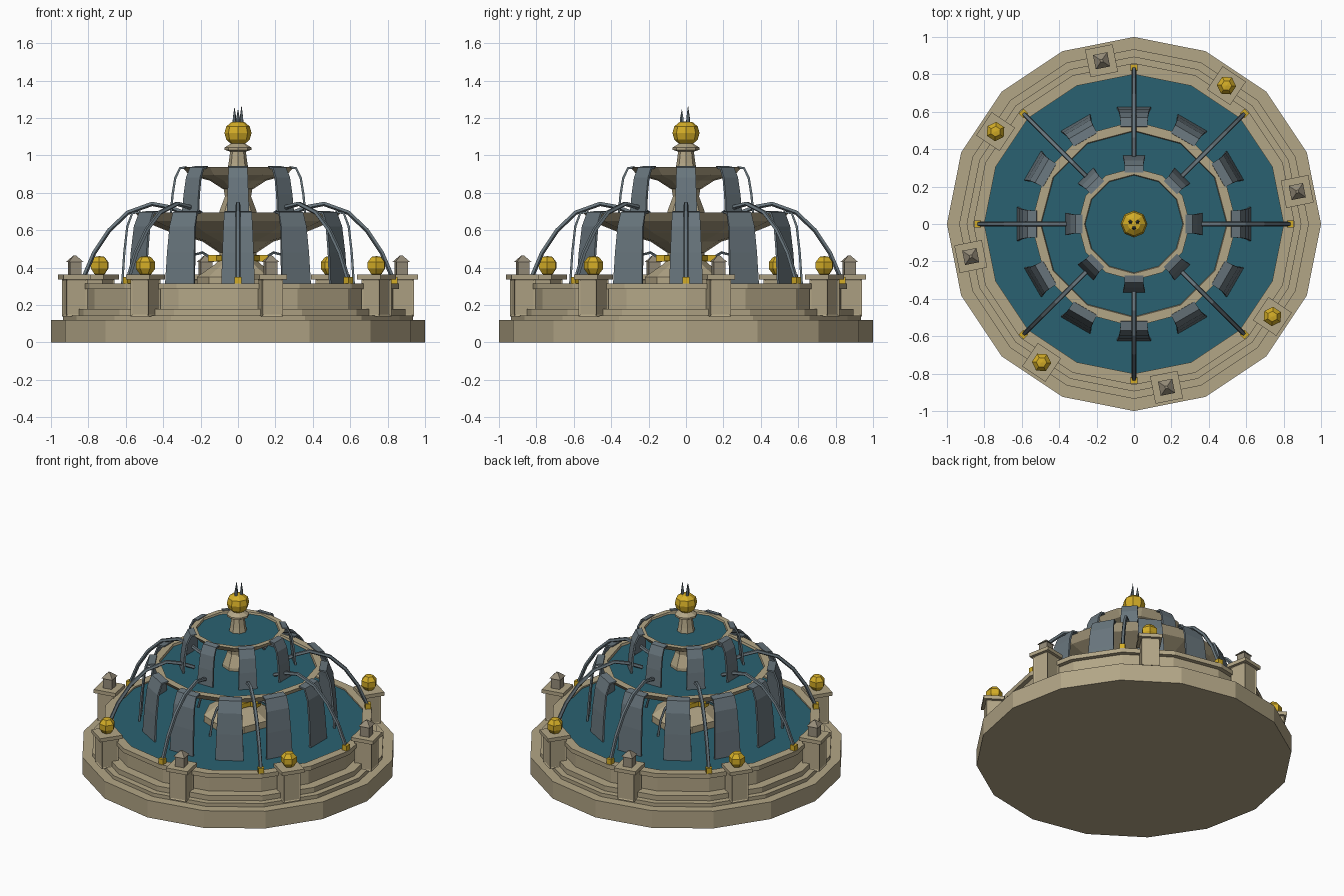
import bpy, bmesh
from math import sin, cos, pi, radians
from mathutils import Matrix, Vector

cube = bpy.data.objects.get("Cube")
if cube:
    bpy.data.objects.remove(cube, do_unlink=True)


def material(name, rgb):
    m = bpy.data.materials.new(name)
    m.use_nodes = True
    m.diffuse_color = (*rgb, 1)
    bsdf = next(n for n in m.node_tree.nodes if n.type == 'BSDF_PRINCIPLED')
    bsdf.inputs["Base Color"].default_value = (*rgb, 1)
    return m


STONE = material("pale stone", (0.45, 0.38, 0.24))
DARK = material("weathered stone", (0.30, 0.26, 0.19))
WATER = material("teal water", (0.023, 0.12, 0.165))
FALL = material("grey falling water", (0.14, 0.18, 0.205))
GOLD = material("gold", (0.66, 0.42, 0.02))


def finish(bm, name, mat, angle=0.0, loc=(0, 0, 0)):
    """Turn a bmesh into an object, rotated about z after being moved."""
    bmesh.ops.remove_doubles(bm, verts=bm.verts, dist=1e-5)
    bmesh.ops.recalc_face_normals(bm, faces=bm.faces)
    bm.transform(Matrix.Rotation(angle, 4, 'Z') @ Matrix.Translation(loc))
    me = bpy.data.meshes.new(name)
    bm.to_mesh(me)
    bm.free()
    me.materials.append(mat)
    ob = bpy.data.objects.new(name, me)
    bpy.context.collection.objects.link(ob)
    return ob


def skin(bm, rings, wrap=True):
    """Join neighbouring rings of points with quads."""
    rows = [[bm.verts.new(p) for p in ring] for ring in rings]
    n = len(rows[0])
    for a, b in zip(rows, rows[1:]):
        for i in range(n if wrap else n - 1):
            j = (i + 1) % n
            bm.faces.new((a[i], a[j], b[j], b[i]))
    return rows


def lathe(name, profile, sides, mat, angle=0.0, loc=(0, 0, 0)):
    bm = bmesh.new()
    skin(bm, [[(r * cos(2 * pi * i / sides), r * sin(2 * pi * i / sides), z)
               for i in range(sides)] for r, z in profile])
    bmesh.ops.dissolve_degenerate(bm, dist=1e-5, edges=bm.edges)
    return finish(bm, name, mat, angle, loc)


def box(name, size, loc, mat, angle, panel=False):
    bm = bmesh.new()
    bmesh.ops.create_cube(bm, size=1, matrix=Matrix.Diagonal((*size, 1)))
    if panel:
        sides = [f for f in bm.faces if abs(f.normal.z) < 0.5]
        bmesh.ops.inset_individual(bm, faces=sides, thickness=0.012, depth=-0.005)
    return finish(bm, name, mat, angle, loc)


def tube(name, path, radius, mat, angle, sides=5):
    """Round bar following a path of (distance from centre, height)."""
    bm = bmesh.new()
    pts = [Vector((r, 0, z)) for r, z in path]
    rings = []
    for i, p in enumerate(pts):
        t = (pts[min(i + 1, len(pts) - 1)] - pts[max(i - 1, 0)]).normalized()
        up = Vector((-t.z, 0, t.x))
        rings.append([p + radius * (cos(2 * pi * k / sides) * up
                      + sin(2 * pi * k / sides) * Vector((0, 1, 0)))
                      for k in range(sides)])
    rows = skin(bm, rings)
    bm.faces.new(rows[0])
    bm.faces.new(rows[-1])
    return finish(bm, name, mat, angle)


def sheet(name, path, angle):
    """Falling sheet of water; path is (distance, height, half width)."""
    bm = bmesh.new()
    skin(bm, [[(r, -w, z), (r, w, z)] for r, z, w in path], wrap=False)
    ob = finish(bm, name, FALL, angle)
    mod = ob.modifiers.new("thickness", 'SOLIDIFY')
    mod.thickness = 0.012
    mod.offset = 0


# Stepped base and main basin
lathe("base_slab", [(0, 0), (1, 0), (1, 0.12), (0, 0.12)], 16, STONE)
lathe("main_basin", [(0, 0.12), (0.935, 0.12), (0.935, 0.145), (0.895, 0.145),
                     (0.895, 0.18), (0.83, 0.18), (0.83, 0.285), (0.86, 0.285),
                     (0.86, 0.315), (0.8, 0.315), (0.8, 0.27), (0, 0.27)], 16, STONE)
lathe("main_water", [(0, 0.305), (0.8, 0.305)], 16, WATER)

# Central foot, middle bowl and its column
lathe("central_foot", [(0, 0.28), (0.22, 0.28), (0.22, 0.35), (0.12, 0.42),
                       (0.1, 0.44), (0.1, 0.5), (0, 0.5)], 8, STONE)
lathe("middle_bowl", [(0, 0.48), (0.1, 0.48), (0.19, 0.54), (0.35, 0.585),
                      (0.51, 0.65), (0.55, 0.695), (0.5, 0.695), (0.49, 0.66),
                      (0, 0.66)], 12, STONE)
lathe("middle_water", [(0, 0.68), (0.497, 0.68)], 12, WATER)
lathe("middle_column", [(0.1, 0.66), (0.1, 0.7), (0.07, 0.78), (0.08, 0.84)], 8, STONE)

# Top bowl, neck and collar
lathe("top_bowl", [(0, 0.82), (0.08, 0.82), (0.15, 0.865), (0.26, 0.895),
                   (0.3, 0.938), (0.265, 0.938), (0.255, 0.91), (0, 0.91)], 12, STONE)
lathe("top_water", [(0, 0.926), (0.262, 0.926)], 12, WATER)
lathe("neck", [(0.06, 0.91), (0.05, 0.96), (0.042, 1.02), (0.072, 1.03),
               (0.072, 1.042), (0.035, 1.065), (0, 1.065)], 8, STONE)

# Gold crown ball with three spikes of water
lathe("crown_ball", [(0, 1.055), (0.035, 1.06), (0.063, 1.085), (0.072, 1.12),
                     (0.063, 1.155), (0.035, 1.178), (0, 1.182)], 8, GOLD)
for i in range(3):
    lathe("crown_spike", [(0.012, 1.16), (0.01, 1.2), (0, 1.27 - 0.01 * i)], 5, FALL,
          2 * pi * i / 3 + pi / 6, (0.022, 0, 0))

# Water sheets spilling from both bowls
for i in range(8):
    sheet("upper_sheet", [(0.275, 0.937, 0.05), (0.31, 0.932, 0.05), (0.335, 0.88, 0.053),
                          (0.35, 0.79, 0.056), (0.36, 0.68, 0.06)], i * pi / 4)
for i in range(12):
    sheet("lower_sheet", [(0.52, 0.697, 0.072), (0.565, 0.692, 0.074), (0.592, 0.62, 0.078),
                          (0.608, 0.48, 0.084), (0.62, 0.3, 0.09)], i * pi / 6)

# Arching jets from gold nozzles on the rim, and small ones at the foot
for i in range(8):
    a = i * pi / 4
    box("rim_nozzle", (0.036, 0.036, 0.036), (0.835, 0, 0.333), GOLD, a)
    tube("arching_jet", [(0.83, 0.34), (0.77, 0.48), (0.69, 0.6), (0.59, 0.695),
                         (0.46, 0.742), (0.37, 0.725), (0.28, 0.69)], 0.013, FALL, a)
for i in range(4):
    a = i * pi / 2
    box("foot_spout", (0.08, 0.05, 0.035), (0.12, 0, 0.45), GOLD, a)
    tube("foot_jet", [(0.15, 0.455), (0.19, 0.48), (0.23, 0.47), (0.28, 0.4),
                      (0.31, 0.3)], 0.008, FALL, a)
lathe("foot_ring", [(0.1, 0.435), (0.125, 0.435), (0.125, 0.465), (0.1, 0.465)], 8, GOLD)

# Pedestals around the rim, alternating stone finials and gold balls
for i in range(8):
    a = radians(11.25 + 45 * i)
    r = 0.89
    box("pedestal", (0.115, 0.115, 0.2), (r, 0, 0.24), STONE, a, panel=True)
    box("pedestal_cap", (0.15, 0.15, 0.025), (r, 0, 0.35), STONE, a)
    if i % 2 == 0:
        box("finial_post", (0.062, 0.062, 0.075), (r, 0, 0.397), DARK, a)
        bm = bmesh.new()
        bmesh.ops.create_cone(bm, cap_ends=True, segments=4, radius1=0.055, radius2=0.01,
                              depth=0.033, matrix=Matrix.Rotation(pi / 4, 4, 'Z'))
        finish(bm, "finial_roof", DARK, a, (r, 0, 0.448))
    else:
        lathe("pedestal_ball", [(0, 0.362), (0.03, 0.365), (0.052, 0.395), (0.052, 0.43),
                                (0.028, 0.458), (0, 0.462)], 6, GOLD, a, (r, 0, 0))
